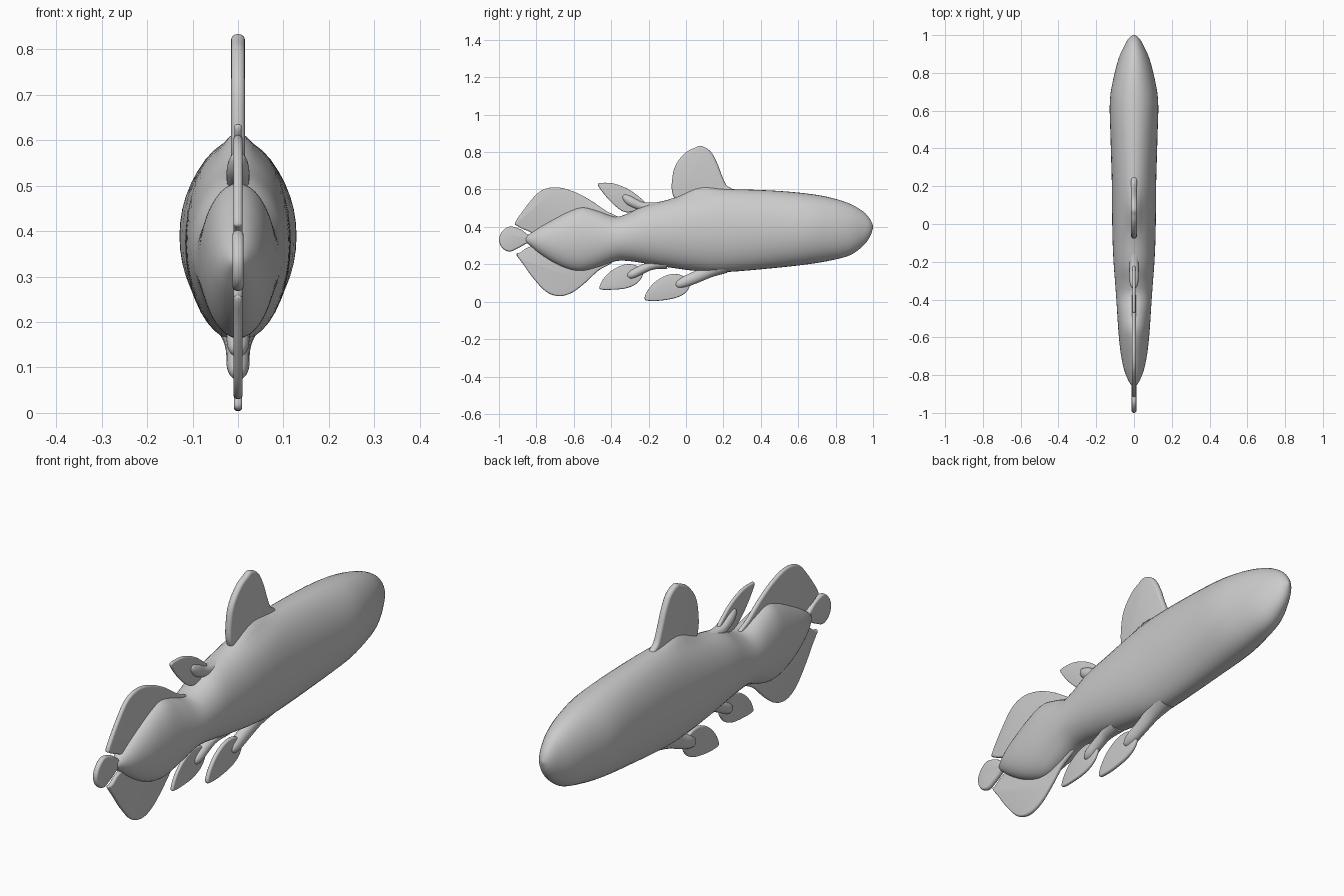
import bpy, bmesh, math
from mathutils import Vector

cube = bpy.data.objects.get("Cube")
if cube:
    bpy.data.objects.remove(cube, do_unlink=True)

grey = bpy.data.materials.new("light grey")
grey.use_nodes = True
colour = (0.6, 0.6, 0.6, 1)
grey.diffuse_color = colour
grey.node_tree.nodes["Principled BSDF"].inputs["Base Color"].default_value = colour


def spline(points, steps, closed=False):
    """Catmull-Rom resampling of points of any dimension."""
    pts = [Vector(p) for p in points]
    n = len(pts)
    get = (lambda i: pts[i % n]) if closed else (lambda i: pts[max(0, min(n - 1, i))])
    out = []
    for i in range(n if closed else n - 1):
        a, b, c, d = (get(i + k) for k in (-1, 0, 1, 2))
        for s in range(steps):
            t = s / steps
            out.append(0.5 * (2 * b + (c - a) * t + (2 * a - 5 * b + 4 * c - d) * t * t
                              + (3 * b - a - 3 * c + d) * t ** 3))
    return out if closed else out + [pts[-1]]


def skin(name, rings):
    """Bridge closed rings of points and cap both ends."""
    bm = bmesh.new()
    loops = [[bm.verts.new(p) for p in ring] for ring in rings]
    n = len(loops[0])
    for a, b in zip(loops, loops[1:]):
        for i in range(n):
            j = (i + 1) % n
            bm.faces.new((a[i], a[j], b[j], b[i]))
    bm.faces.new(loops[0])
    bm.faces.new(loops[-1])
    bmesh.ops.recalc_face_normals(bm, faces=bm.faces)
    mesh = bpy.data.meshes.new(name)
    bm.to_mesh(mesh)
    bm.free()
    obj = bpy.data.objects.new(name, mesh)
    bpy.context.collection.objects.link(obj)
    mesh.materials.append(grey)
    bpy.ops.object.select_all(action='DESELECT')
    obj.select_set(True)
    bpy.context.view_layer.objects.active = obj
    bpy.ops.object.shade_smooth_by_angle(angle=math.radians(50))


def fin(name, outline, half, edge=0.009):
    """Flat blade in the middle plane with a rounded rim."""
    pts = spline(outline, 5, True)
    n = len(pts)
    area = sum(p.x * q.y - q.x * p.y for p, q in zip(pts, pts[1:] + pts[:1]))
    side = 1 if area > 0 else -1
    inward = []
    for i in range(n):
        t = (pts[(i + 1) % n] - pts[i - 1]).normalized()
        inward.append(Vector((-t.y, t.x)) * side)
    rings = []
    for k in range(9):
        a = math.pi * (k / 8 - 0.5)
        flat = [p + v * edge * (1 - math.cos(a)) for p, v in zip(pts, inward)]
        rings.append([(half * math.sin(a), p.x, p.y) for p in flat])
    skin(name, rings)


def lobe(name, path, sides=20):
    """Fleshy stalk: path entries are y, z, half width, half height."""
    pts = spline(path, 5)
    rings = []
    for i, p in enumerate(pts):
        d = pts[min(i + 1, len(pts) - 1)] - pts[max(i - 1, 0)]
        t = Vector((d[0], d[1])).normalized()
        ring = []
        for k in range(sides):
            a = 2 * math.pi * k / sides
            s = p[3] * math.sin(a)
            ring.append((p[2] * math.cos(a), p[0] - t.y * s, p[1] + t.x * s))
        rings.append(ring)
    skin(name, rings)


# Body stations: y, top, bottom, half width
stations = [
    (1.0, .405, .395, .004), (.985, .44, .35, .026), (.95, .48, .302, .048),
    (.88, .522, .25, .08), (.78, .555, .222, .107), (.65, .578, .2, .128),
    (.45, .595, .178, .124), (.2, .6, .158, .117), (.05, .578, .165, .116),
    (-.1, .543, .185, .113), (-.22, .515, .205, .107), (-.31, .472, .218, .1),
    (-.38, .455, .216, .095), (-.47, .485, .185, .089), (-.55, .505, .165, .084),
    (-.62, .485, .172, .078), (-.7, .445, .205, .068), (-.78, .4, .255, .05),
    (-.84, .36, .305, .024), (-.865, .338, .328, .004)]
rings = []
for y, top, bottom, w in spline(stations, 4):
    mid, h = (top + bottom) / 2, (top - bottom) / 2
    ridge = 0.035 * math.exp(-((y - 0.07) / 0.09) ** 2)
    ring = []
    for k in range(40):
        a = 2 * math.pi * k / 40
        c, s = math.cos(a), math.sin(a)
        lift = ridge * max(s, 0) ** 24
        ring.append((w * c, y, mid + h * s + lift))
    rings.append(ring)
skin("body", rings)

# Large fins
fin("front_dorsal_fin", [
    (.25, .59), (.215, .625), (.19, .68), (.165, .745), (.13, .805), (.08, .833),
    (.045, .822), (.0, .798), (-.05, .74), (-.072, .67), (-.07, .57), (0, .5),
    (.18, .52)], .015, .012)
fin("tail_fin_upper", [
    (-.36, .44), (-.43, .487), (-.52, .548), (-.61, .592), (-.7, .612), (-.78, .59),
    (-.85, .515), (-.912, .425), (-.9, .404), (-.85, .38), (-.77, .36), (-.5, .38)], .01)
fin("tail_fin_lower", [
    (-.38, .23), (-.47, .165), (-.54, .1), (-.61, .048), (-.68, .03), (-.75, .055),
    (-.82, .13), (-.87, .2), (-.907, .252), (-.885, .264), (-.8, .3), (-.5, .3)], .01)
fin("tail_fin_middle", [
    (-.8, .33), (-.85, .362), (-.885, .387), (-.94, .402), (-.98, .378), (-1.0, .335),
    (-.985, .29), (-.945, .268), (-.9, .285), (-.85, .312)], .012)

# Small lobed fins: blade plus stalk
fin("rear_dorsal_fin", [
    (-.472, .627), (-.44, .636), (-.38, .63), (-.31, .602), (-.25, .56), (-.22, .525),
    (-.26, .49), (-.32, .478), (-.37, .505), (-.43, .565)], .008, .007)
lobe("rear_dorsal_lobe", [
    (-.12, .49, .04, .045), (-.2, .505, .026, .025), (-.25, .515, .025, .024),
    (-.3, .54, .024, .026), (-.33, .562, .015, .016), (-.338, .568, .002, .002)])
fin("anal_fin", [
    (-.463, .078), (-.44, .125), (-.39, .172), (-.32, .2), (-.26, .19), (-.23, .15),
    (-.26, .1), (-.32, .072), (-.4, .064), (-.45, .065)], .008, .007)
lobe("anal_lobe", [
    (-.11, .215, .042, .04), (-.18, .195, .028, .024), (-.23, .175, .025, .024),
    (-.28, .15, .024, .024), (-.305, .137, .015, .016), (-.313, .132, .002, .002)])
fin("pelvic_fin", [
    (-.22, .012), (-.208, .055), (-.16, .11), (-.09, .145), (-.02, .14), (.02, .095),
    (.0, .05), (-.05, .022), (-.12, .008), (-.18, .004)], .009, .007)
lobe("pelvic_lobe", [
    (.2, .2, .05, .05), (.12, .163, .032, .036), (.05, .13, .026, .032),
    (-.01, .105, .025, .029), (-.045, .09, .017, .019), (-.057, .084, .002, .002)])
